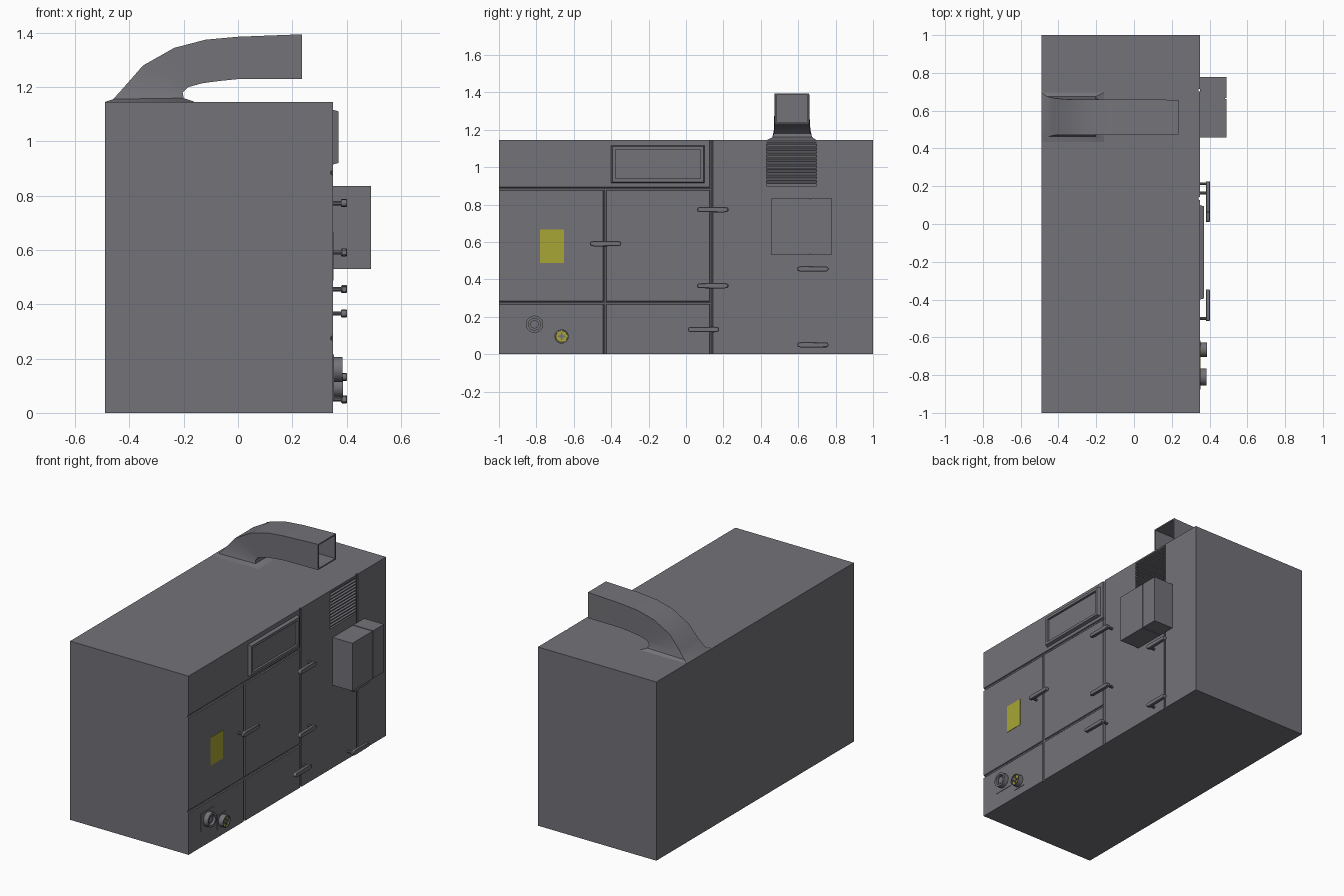
import bpy, bmesh, math
from mathutils import Matrix, Vector

if "Cube" in bpy.data.objects:
    bpy.data.objects.remove(bpy.data.objects["Cube"])


def material(name, rgb):
    m = bpy.data.materials.new(name)
    m.use_nodes = True
    m.diffuse_color = (*rgb, 1)
    m.node_tree.nodes["Principled BSDF"].inputs["Base Color"].default_value = (*rgb, 1)
    return m


GREY = material("cabinet grey", (0.17, 0.17, 0.19))
YELLOW = material("label yellow", (0.39, 0.38, 0.035))
FACE = 0.35  # x of the equipped side
TOP = 1.145


def finish(name, bm, mat=GREY, smooth=False):
    bmesh.ops.recalc_face_normals(bm, faces=bm.faces)
    mesh = bpy.data.meshes.new(name)
    bm.to_mesh(mesh)
    bm.free()
    mesh.materials.append(mat)
    ob = bpy.data.objects.new(name, mesh)
    bpy.context.collection.objects.link(ob)
    if smooth:
        bpy.ops.object.select_all(action="DESELECT")
        ob.select_set(True)
        bpy.context.view_layer.objects.active = ob
        bpy.ops.object.shade_smooth_by_angle(angle=math.radians(35))
    return ob


def box_bm(x, y, z):
    bm = bmesh.new()
    size = [b - a for a, b in (x, y, z)]
    mid = [(a + b) / 2 for a, b in (x, y, z)]
    bmesh.ops.create_cube(bm, size=1, matrix=Matrix.Translation(mid) @ Matrix.Diagonal((*size, 1)))
    return bm


def box(name, x, y, z, mat=GREY):
    return finish(name, box_bm(x, y, z), mat)


def rod(name, a, b, radius, sides=8, mat=GREY, smooth=False):
    a, b = Vector(a), Vector(b)
    bm = bmesh.new()
    turn = (b - a).to_track_quat("Z", "Y").to_matrix().to_4x4()
    bmesh.ops.create_cone(bm, cap_ends=True, segments=sides, radius1=radius, radius2=radius,
                          depth=(b - a).length, matrix=Matrix.Translation((a + b) / 2) @ turn)
    return finish(name, bm, mat, smooth)


def outward_face(bm):
    bm.normal_update()
    return max((f for f in bm.faces if f.normal.x > 0.9), key=lambda f: f.calc_center_median().x)


def sink_face(bm, border, depth):
    # inset the outward end face, then push it in
    face = outward_face(bm)
    bmesh.ops.inset_region(bm, faces=[face], thickness=border)
    inner = bmesh.ops.extrude_discrete_faces(bm, faces=[face])["faces"][0]
    bmesh.ops.translate(bm, verts=inner.verts, vec=(-depth, 0, 0))


def cut(target, cutters):
    for c in cutters:
        mod = target.modifiers.new("cut", "BOOLEAN")
        mod.operation, mod.solver, mod.object = "DIFFERENCE", "EXACT", c
    graph = bpy.context.evaluated_depsgraph_get()
    mesh = bpy.data.meshes.new_from_object(target.evaluated_get(graph))
    target.modifiers.clear()
    target.data = mesh
    for c in cutters:
        bpy.data.objects.remove(c)


# cabinet with panel seams and a louvre pocket
cabinet = box("cabinet", (-0.49, FACE), (-1, 1), (0, TOP))
seams = [rod("seam_cutter", (FACE, y, -0.1), (FACE, y, z), 0.009)
         for y, z in ((-0.435, 0.885), (0.135, 1.3))]
seams += [rod("seam_cutter", (FACE, -1.1, z), (FACE, 0.135, z), 0.009) for z in (0.275, 0.885)]
seams.append(box("seam_cutter", (FACE - 0.008, 0.4), (0.702, 0.716), (-0.1, 1.3)))
seams.append(box("louvre_cutter", (FACE - 0.025, 0.4), (0.43, 0.698), (0.9, 1.135)))
cut(cabinet, seams)

# tilted louvre slats
SLATS = 12
for i in range(SLATS):
    z = 0.91 + i * 0.0195
    bm = box_bm((FACE - 0.025, FACE), (0.43, 0.698), (z, z + 0.006))
    for v in bm.verts:
        if v.co.x < FACE - 0.01:
            v.co.z += 0.009
    finish("louvre_slat", bm)

# roof duct: outer and inner bend points with side limits
stations = [
    ((-0.49, 1.146), (-0.16, 1.146), 0.435, 0.695),
    ((-0.46, 1.156), (-0.2, 1.16), 0.462, 0.675),
    ((-0.42, 1.2), (-0.204, 1.18), 0.47, 0.665),
    ((-0.35, 1.28), (-0.185, 1.2), 0.472, 0.66),
    ((-0.235, 1.345), (-0.13, 1.215), 0.472, 0.66),
    ((-0.12, 1.375), (-0.06, 1.224), 0.472, 0.66),
    ((0, 1.386), (0, 1.23), 0.472, 0.66),
    ((0.235, 1.395), (0.235, 1.23), 0.475, 0.657),
]
bm = bmesh.new()
rings = []
for (ox, oz), (ix, iz), y0, y1 in stations:
    corners = ((ox, y0, oz), (ox, y1, oz), (ix, y1, iz), (ix, y0, iz))
    rings.append([bm.verts.new(c) for c in corners])
for a, b in zip(rings, rings[1:]):
    for i in range(4):
        j = (i + 1) % 4
        bm.faces.new((a[i], a[j], b[j], b[i]))
bm.faces.new(rings[0])
bm.faces.new(rings[-1])
bmesh.ops.recalc_face_normals(bm, faces=bm.faces)
sink_face(bm, 0.012, 0.15)
finish("roof_duct", bm, smooth=True)

# framed window with a chamfered rim
bm = box_bm((FACE, 0.37), (-0.4, 0.1), (0.915, 1.117))
for v in bm.verts:
    if v.co.x > 0.36:
        v.co.y += 0.006 if v.co.y < -0.1 else -0.006
        v.co.z += 0.006 if v.co.z < 1 else -0.006
sink_face(bm, 0.024, 0.014)
finish("window_frame", bm)

# side control box in two sections
box("control_box_front", (FACE, 0.49), (0.458, 0.662), (0.53, 0.836))
box("control_box_back", (FACE, 0.49), (0.668, 0.778), (0.53, 0.836))
box("control_box_joint", (FACE, 0.482), (0.66, 0.67), (0.535, 0.83))

# warning label
box("label", (FACE, FACE + 0.002), (-0.78, -0.653), (0.487, 0.667), YELLOW)


def handle(y, z, side):
    # lever tapering away from its pivot, which sits at the given side
    outline = ((-0.083, -0.007), (-0.075, -0.013), (0.06, -0.015), (0.083, -0.01),
               (0.083, 0.01), (0.06, 0.015), (-0.075, 0.013), (-0.083, 0.007))
    bm = bmesh.new()
    face = bm.faces.new([bm.verts.new((0.38, y + side * u, z + w)) for u, w in outline])
    new = bmesh.ops.extrude_face_region(bm, geom=[face])["geom"]
    tip = [v for v in new if isinstance(v, bmesh.types.BMVert)]
    bmesh.ops.translate(bm, verts=tip, vec=(0.022, 0, 0))
    bmesh.ops.bevel(bm, geom=bm.edges[:], offset=0.003, segments=1, affect="EDGES")
    finish("handle_lever", bm, smooth=True)
    rod("handle_pivot", (FACE, y + side * 0.07, z), (0.385, y + side * 0.07, z), 0.008, 10, smooth=True)


for y, z, side in ((0.143, 0.773, 1), (-0.43, 0.591, -1), (0.143, 0.366, 1),
                   (0.094, 0.132, 1), (0.678, 0.456, -1), (0.678, 0.05, -1)):
    handle(y, z, side)


def socket(name, y, z, radius, reach, border):
    bm = bmesh.new()
    bmesh.ops.create_cone(bm, cap_ends=True, segments=24, radius1=radius, radius2=radius, depth=reach,
                          matrix=Matrix.Translation((FACE + reach / 2, y, z)) @ Matrix.Rotation(math.pi / 2, 4, "Y"))
    sink_face(bm, border, 0.02)
    finish(name, bm, smooth=True)


# hose socket on its plate
box("socket_plate", (FACE, FACE + 0.003), (-0.877, -0.745), (0.1, 0.215))
socket("socket_ring", -0.81, 0.16, 0.046, 0.035, 0.014)
rod("socket_core", (FACE, -0.81, 0.16), (0.376, -0.81, 0.16), 0.022, 24, smooth=True)

# dial with a yellow ring and crossed grip
box("dial_plate", (FACE, FACE + 0.003), (-0.712, -0.618), (0.05, 0.14))
socket("dial_ring", -0.665, 0.095, 0.038, 0.036, 0.006)
rod("dial_disc", (FACE, -0.665, 0.095), (0.378, -0.665, 0.095), 0.031, 24, YELLOW, True)
rod("dial_hub", (FACE, -0.665, 0.095), (0.382, -0.665, 0.095), 0.012, 12)
for wide, tall in ((0.02, 0.004), (0.004, 0.02)):
    box("dial_grip", (0.37, 0.385), (-0.665 - wide, -0.665 + wide), (0.095 - tall, 0.095 + tall))
